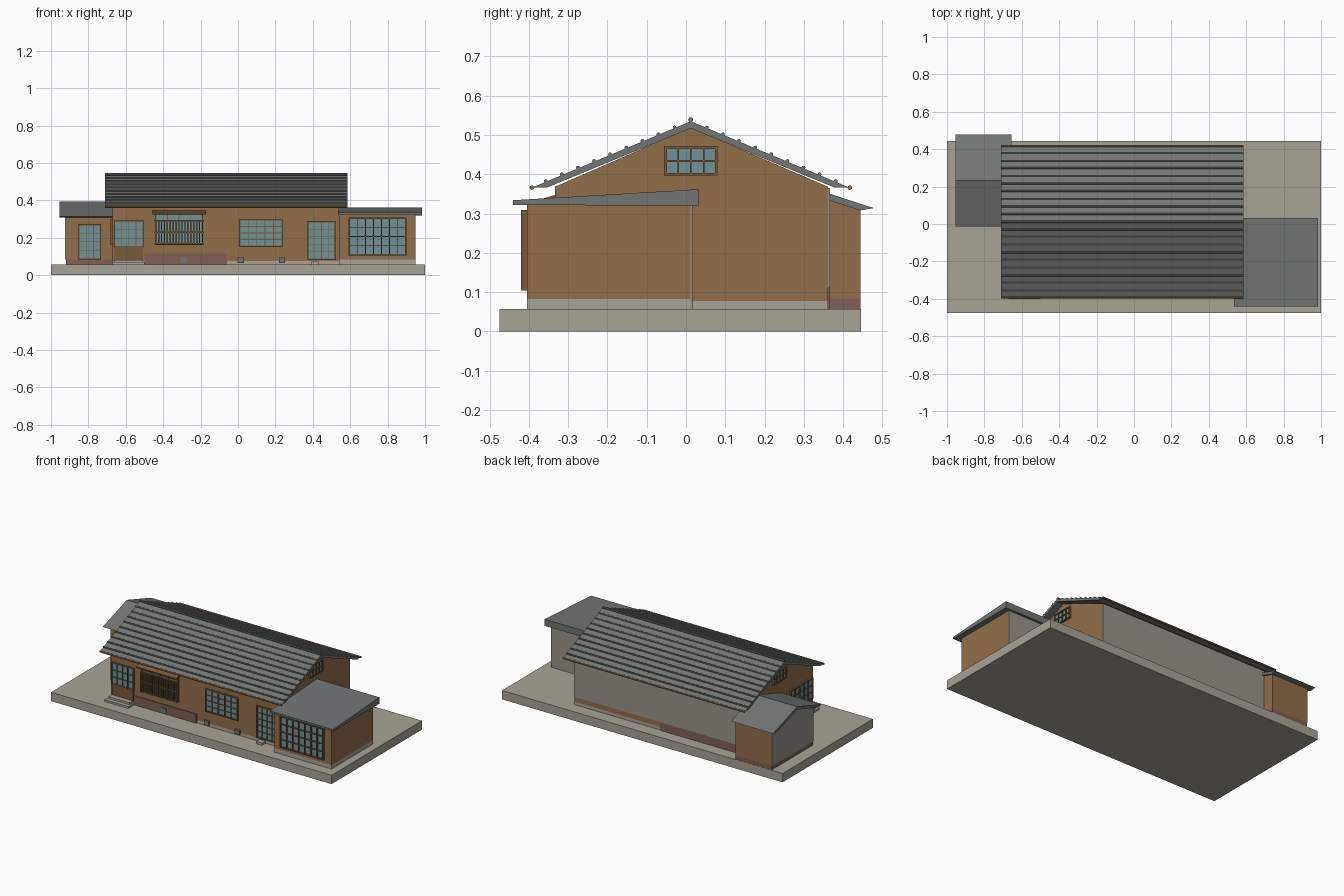
import bpy, bmesh, math
from mathutils import Matrix, Vector

if "Cube" in bpy.data.objects:
    bpy.data.objects.remove(bpy.data.objects["Cube"])


def mat(name, r, g, b):
    m = bpy.data.materials.new(name)
    lin = [((c / 255 + 0.055) / 1.055) ** 2.4 for c in (r, g, b)]
    m.diffuse_color = (*lin, 1)
    m.use_nodes = True
    m.node_tree.nodes["Principled BSDF"].inputs["Base Color"].default_value = m.diffuse_color
    return m


CONCRETE = mat("concrete", 168, 163, 150)
PLASTER = mat("plaster", 153, 148, 139)
WOOD = mat("wood_siding", 146, 110, 73)
TRIM = mat("wood_trim", 122, 90, 58)
ROOF = mat("roof_grey", 114, 118, 117)
BRICK = mat("red_brick", 128, 96, 87)
GLASS = mat("glass", 112, 146, 150)
GUTTER = mat("gutter_brown", 150, 104, 68)


def finish(name, bm, m):
    bmesh.ops.recalc_face_normals(bm, faces=bm.faces)
    me = bpy.data.meshes.new(name)
    bm.to_mesh(me)
    bm.free()
    me.materials.append(m)
    ob = bpy.data.objects.new(name, me)
    bpy.context.collection.objects.link(ob)
    return ob


def add_box(bm, x0, x1, y0, y1, z0, z1):
    M = Matrix.Translation(((x0 + x1) / 2, (y0 + y1) / 2, (z0 + z1) / 2)) @ \
        Matrix.Diagonal((abs(x1 - x0), abs(y1 - y0), abs(z1 - z0), 1))
    bmesh.ops.create_cube(bm, size=1, matrix=M)


def box(name, m, *dims):
    bm = bmesh.new()
    add_box(bm, *dims)
    return finish(name, bm, m)


def extrude_x(name, m, profile, x0, x1):
    """Solid from a (y, z) profile run along x."""
    bm = bmesh.new()
    f = bm.faces.new([bm.verts.new((x0, y, z)) for y, z in profile])
    g = bmesh.ops.extrude_face_region(bm, geom=[f])["geom"]
    bmesh.ops.translate(bm, vec=(x1 - x0, 0, 0),
                        verts=[v for v in g if isinstance(v, bmesh.types.BMVert)])
    return finish(name, bm, m)


def rods(name, m, points, x0, x1, r, sides=8):
    """Round bars along x at each (y, z)."""
    bm = bmesh.new()
    for y, z in points:
        M = Matrix.Translation(((x0 + x1) / 2, y, z)) @ Matrix.Rotation(math.pi / 2, 4, 'Y')
        bmesh.ops.create_cone(bm, cap_ends=True, segments=sides, radius1=r, radius2=r,
                              depth=x1 - x0, matrix=M)
    return finish(name, bm, m)


def window(name, axis, plane, out, a0, a1, z0, z1, cols, rows, bar=0.007, depth=0.012):
    """Glass plate with a frame and glazing bars; out is the outward sign along axis."""
    def part(bm, p0, p1, q0, q1, d):
        lo, hi = sorted((plane, plane + out * d))
        if axis == 'y':
            add_box(bm, p0, p1, lo, hi, q0, q1)
        else:
            add_box(bm, lo, hi, p0, p1, q0, q1)
    bm = bmesh.new()
    part(bm, a0, a1, z0, z1, 0.005)
    finish(name + "_glass", bm, GLASS)
    bm = bmesh.new()
    for i in range(cols + 1):
        c = a0 + (a1 - a0) * i / cols
        w = bar if i in (0, cols) else bar * 0.6
        part(bm, c - w / 2, c + w / 2, z0 - bar / 2, z1 + bar / 2, depth)
    for j in range(rows + 1):
        c = z0 + (z1 - z0) * j / rows
        w = bar if j in (0, rows) else bar * 0.6
        part(bm, a0, a1, c - w / 2, c + w / 2, depth - 0.001)
    finish(name + "_frame", bm, TRIM)


# Ground slab
box("ground_slab", CONCRETE, -1, 1, -0.475, 0.445, 0, 0.057)

# Main house
XL, XR, YF, YB, MID = -0.67, 0.54, -0.334, 0.362, 0.012
box("main_foundation", CONCRETE, XL, XR, YF, YB, 0.05, 0.077)
extrude_x("main_walls", WOOD, [(YF, 0.077), (YB, 0.077), (YB, 0.368), (MID, 0.519), (YF, 0.368)], XL, XR)
box("back_plaster", PLASTER, XL, XR, YB, YB + 0.005, 0.11, 0.365)
box("back_brick_base", BRICK, XL, -0.07, YB, YB + 0.005, 0.055, 0.11)
box("front_brick_base", BRICK, -0.50, -0.06, YF - 0.006, YF, 0.055, 0.115)
for i, x in enumerate((-0.29, 0.015, 0.235)):
    box(f"vent_{i}", ROOF, x - 0.017, x + 0.017, YF - 0.011, YF, 0.066, 0.095)

# Main roof with round tile ribs, ridge and gutters
RX0, RX1 = -0.71, 0.585
extrude_x("main_roof", ROOF, [(-0.39, 0.367), (-0.352, 0.367), (MID, 0.517), (0.376, 0.367),
                              (0.414, 0.367), (MID, 0.535)], RX0, RX1)
rods("roof_ribs", ROOF, [(MID + s * k * 0.041, 0.536 - 0.415 * k * 0.041)
                         for s in (-1, 1) for k in range(1, 10)], RX0, RX1, 0.005)
rods("roof_ridge", ROOF, [(MID, 0.539)], RX0, RX1, 0.0065)
rods("gutters", GUTTER, [(-0.392, 0.366), (0.417, 0.366)], RX0, RX1, 0.006)

# Right wing
box("right_wing_foundation", CONCRETE, XR, 0.95, -0.405, MID, 0.05, 0.083)
box("right_wing_walls", WOOD, XR, 0.95, -0.405, MID, 0.083, 0.325)
box("right_wing_plaster", PLASTER, XR, 0.95, MID, MID + 0.004, 0.057, 0.322)
extrude_x("right_wing_roof", ROOF, [(-0.44, 0.322), (0.032, 0.32), (0.032, 0.362), (-0.44, 0.334)],
          0.535, 0.985)

# Left wing
LX0, LX1, LY0, LY1, LM = -0.92, -0.665, 0.02, 0.444, 0.232
box("left_wing_base", BRICK, LX0, LX1, LY0, LY1, 0.05, 0.083)
extrude_x("left_wing_walls", WOOD, [(LY0, 0.083), (LY1, 0.083), (LY1, 0.31), (LM, 0.378), (LY0, 0.31)],
          LX0, LX1)
extrude_x("left_wing_plaster", PLASTER, [(LY0, 0.083), (LY1, 0.083), (LY1, 0.31), (LM, 0.378), (LY0, 0.31)],
          LX0 - 0.004, LX0)
extrude_x("left_wing_roof", ROOF, [(-0.014, 0.314), (LY0, 0.308), (LM, 0.375), (LY1, 0.308),
                                   (0.478, 0.314), (LM, 0.394)], -0.955, -0.655)

# Windows and glazed doors
window("left_wing_door", 'y', LY0, -1, -0.85, -0.735, 0.088, 0.27, 3, 4)
window("entrance_window", 'y', YF, -1, -0.66, -0.508, 0.152, 0.288, 4, 3)
window("middle_window", 'y', YF, -1, 0.01, 0.235, 0.155, 0.295, 5, 4)
window("garden_door", 'y', YF, -1, 0.375, 0.518, 0.085, 0.285, 4, 5)
window("right_wing_window", 'y', -0.405, -1, 0.595, 0.897, 0.108, 0.305, 7, 4, depth=0.015)
window("left_wall_window", 'x', XL, -1, -0.32, -0.10, 0.165, 0.293, 5, 3)
for n, x, s in (("right", XR, 1), ("left", XL, -1)):
    window(n + "_gable_window", 'x', x, s, -0.052, 0.077, 0.40, 0.468, 4, 2)

# Entrance panel and steps
box("entrance_panel", TRIM, -0.66, -0.508, YF - 0.008, YF, 0.08, 0.148)
box("entrance_step_low", CONCRETE, -0.67, -0.50, -0.40, YF, 0.05, 0.069)
box("entrance_step_high", CONCRETE, -0.66, -0.51, -0.375, YF, 0.05, 0.082)
box("garden_step", CONCRETE, 0.39, 0.43, -0.37, YF, 0.05, 0.072)

# Latticed window with a small canopy
window("lattice_window", 'y', YF, -1, -0.44, -0.19, 0.165, 0.325, 4, 1)
bm = bmesh.new()
for i in range(17):
    x = -0.44 + 0.25 * i / 16
    add_box(bm, x - 0.0035, x + 0.0035, -0.362, -0.354, 0.165, 0.293)
for z in (0.168, 0.23, 0.292):
    add_box(bm, -0.447, -0.183, -0.356, YF, z - 0.004, z + 0.004)
finish("lattice", bm, TRIM)
extrude_x("lattice_canopy", TRIM, [(YF, 0.333), (-0.385, 0.325), (-0.385, 0.332), (YF, 0.347)],
          -0.457, -0.17)
